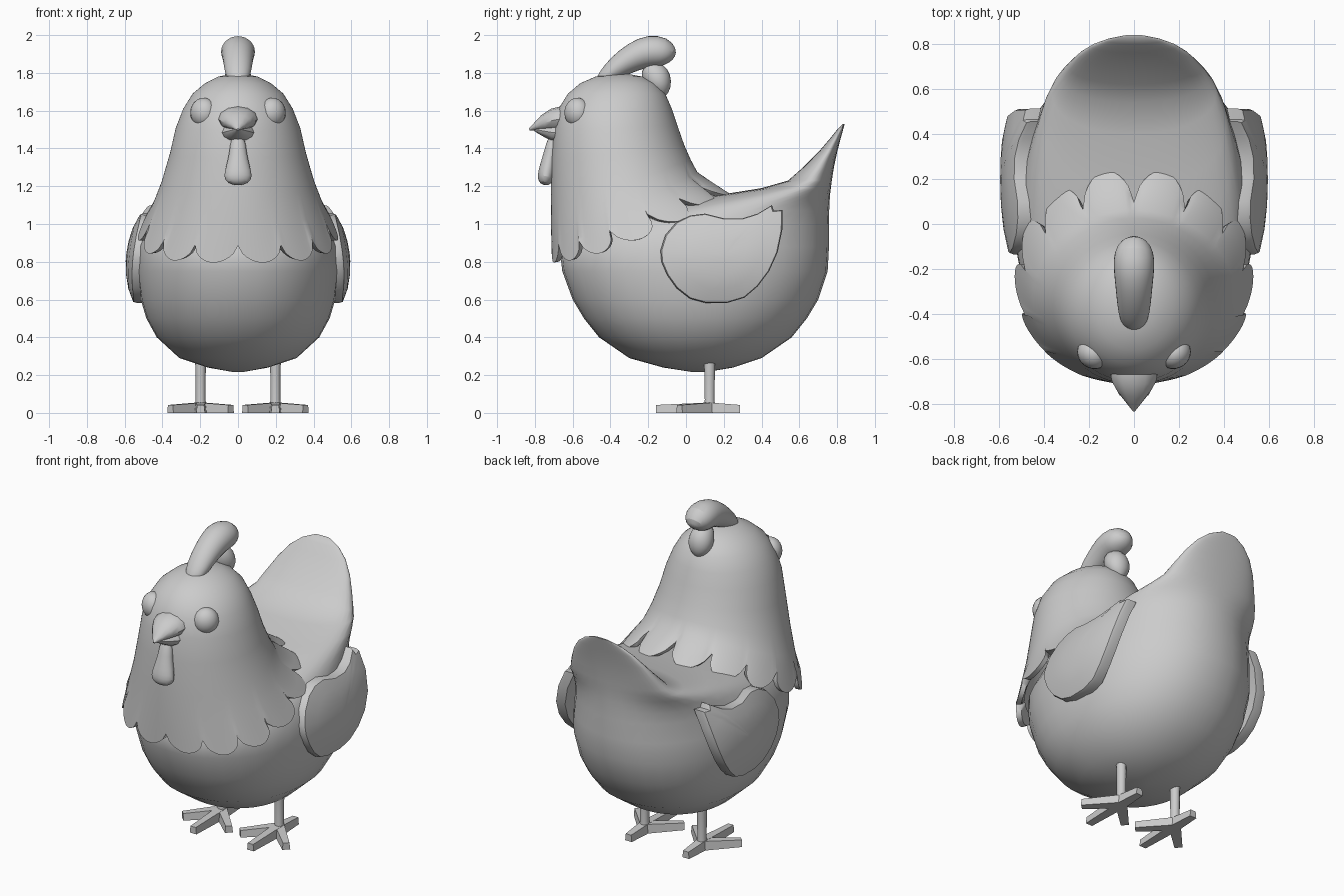
import bpy, bmesh, math
from mathutils import Vector, Matrix

if "Cube" in bpy.data.objects:
    bpy.data.objects.remove(bpy.data.objects["Cube"])


def make(name, bm, angle=40, subsurf=0):
    bmesh.ops.recalc_face_normals(bm, faces=bm.faces)
    me = bpy.data.meshes.new(name)
    bm.to_mesh(me)
    bm.free()
    me.shade_smooth()
    me.set_sharp_from_angle(angle=math.radians(angle))
    ob = bpy.data.objects.new(name, me)
    bpy.context.collection.objects.link(ob)
    if subsurf:
        mod = ob.modifiers.new("smooth", 'SUBSURF')
        mod.levels = mod.render_levels = subsurf
    return ob


def loft(name, rings, angle=40, subsurf=0, cap_start=True):
    bm = bmesh.new()
    rows = [[bm.verts.new(p) for p in r] for r in rings]
    n = len(rows[0])
    for a, b in zip(rows, rows[1:]):
        for i in range(n):
            j = (i + 1) % n
            bm.faces.new((a[i], a[j], b[j], b[i]))
    if cap_start:
        bm.faces.new(rows[0][::-1])
    bm.faces.new(rows[-1])
    return make(name, bm, angle, subsurf)


def oval(yf, zf, yb, zb, w, n, power=2.3, sag=1.5):
    """Superellipse ring from a front point to a back point; sag bends its tilt."""
    pts = []
    for i in range(n):
        t = math.tau * i / n
        c, s = math.cos(t), math.sin(t)
        c = math.copysign(abs(c) ** (2 / power), c)
        s = math.copysign(abs(s) ** (2 / power), s)
        u = (1 - c) / 2
        pts.append(Vector((w * s, yf + (yb - yf) * u, zf + (zb - zf) * u ** sag)))
    return pts


def tube(name, path, x=0, n=14, angle=40, subsurf=0):
    """Tube along (y, z, x radius, other radius) stations."""
    rings = []
    for i, (y, z, rx, rn) in enumerate(path):
        a, b = path[max(i - 1, 0)], path[min(i + 1, len(path) - 1)]
        d = Vector((0, b[0] - a[0], b[1] - a[1])).normalized()
        nrm = Vector((0, -d.z, d.y))
        rings.append([Vector((x + rx * math.cos(math.tau * k / n), y, z))
                      + nrm * rn * math.sin(math.tau * k / n) for k in range(n)])
    return loft(name, rings, angle, subsurf)


# Body bowl rising into the fan tail: z, front y, back y, half width
body = [(.217, .03, .11, .03), (.24, -.12, .25, .16), (.29, -.3, .4, .31),
        (.4, -.46, .56, .43), (.5, -.54, .64, .485), (.6, -.6, .70, .515),
        (.75, -.655, .75, .535), (.88, -.67, .757, .53), (1.0, -.55, .757, .495),
        (1.07, -.3, .758, .465), (1.11, -.1, .76, .44), (1.15, .15, .762, .41),
        (1.19, .4, .767, .365), (1.23, .54, .772, .325), (1.3, .62, .783, .29),
        (1.38, .70, .8, .245), (1.45, .76, .818, .19), (1.50, .80, .832, .125),
        (1.53, .83, .84, .05)]
loft("body", [oval(f, z, b, z, w, 36, 2.15) for z, f, b, w in body], 60)

# Head and neck cape with scalloped hem
N, LOBES = 168, 14
hem = oval(-.71, .795, .245, 1.16, .53, N, 2.15)
cusp = oval(-.712, .885, .10, 1.225, .495, N, 2.15)
edge = []
for i in range(N):
    k = abs(math.sin(LOBES * math.pi * i / N)) ** .55
    edge.append(cusp[i].lerp(hem[i], k))


def inset(ring, d):
    c = Vector((0, -.25, .9))
    return [p + (c - p).normalized() * d for p in ring]


neck = [(-.715, 1.0, .06, 1.275, .45), (-.715, 1.15, .025, 1.34, .405),
        (-.712, 1.35, -.01, 1.42, .36), (-.70, 1.5, -.045, 1.52, .33),
        (-.675, 1.61, -.075, 1.61, .29), (-.625, 1.69, -.11, 1.69, .24),
        (-.56, 1.745, -.16, 1.745, .175), (-.48, 1.78, -.23, 1.78, .105),
        (-.40, 1.795, -.31, 1.795, .035)]
rings = [inset(cusp, .05), inset(edge, .03), edge]
rings += [oval(*r, N, 2.0) for r in neck]
rings.insert(3, [e.lerp(p, .35) for e, p in zip(edge, rings[3])])
loft("head_and_neck", rings, 50, cap_start=False)

# Comb
tube("comb_front", [(-.47, 1.74, .03, .02), (-.43, 1.775, .065, .045),
                    (-.36, 1.835, .077, .063), (-.27, 1.89, .085, .08),
                    (-.19, 1.918, .095, .09), (-.12, 1.91, .09, .085),
                    (-.085, 1.885, .065, .06), (-.07, 1.87, .02, .02)], subsurf=1)
tube("comb_back", [(-.22, 1.84, .04, .04), (-.17, 1.80, .07, .075),
                   (-.145, 1.76, .078, .075), (-.13, 1.71, .065, .055),
                   (-.125, 1.67, .02, .02)], subsurf=1)

# Beak and wattle
tube("upper_beak", [(-.56, 1.555, .095, .07), (-.65, 1.558, .107, .068),
                    (-.70, 1.55, .098, .062), (-.75, 1.535, .07, .045),
                    (-.79, 1.518, .038, .024), (-.83, 1.5, .006, .006)], n=12)
tube("lower_beak", [(-.56, 1.485, .09, .055), (-.67, 1.485, .092, .054),
                    (-.71, 1.485, .078, .045), (-.77, 1.495, .04, .022),
                    (-.81, 1.503, .01, .006)], n=12)
tube("wattle", [(-.70, 1.47, .04, .03), (-.715, 1.38, .045, .037),
                (-.732, 1.30, .066, .045), (-.742, 1.25, .079, .047),
                (-.747, 1.22, .062, .036), (-.75, 1.206, .02, .015)], subsurf=1)

# Wing outline in the side view (y, z)
wing = [(-.135, .86), (-.11, .94), (-.05, 1.01), (.02, 1.045), (.1, 1.055), (.2, 1.03),
        (.3, 1.03), (.38, 1.055), (.455, 1.10), (.465, 1.07), (.512, 1.075), (.51, .97),
        (.485, .85), (.44, .75), (.38, .67), (.31, .61), (.22, .583), (.1, .583),
        (.02, .605), (-.05, .66), (-.1, .73), (-.13, .8)]


def wing_ring(side, scale, depth):
    pts = []
    for y, z in wing:
        y, z = .2 + (y - .2) * scale, .83 + (z - .83) * scale
        x = .595 - .95 * (z - .78) ** 2 - .3 * (y - .2) ** 2 - depth
        pts.append(Vector((side * x, y, z)))
    return pts


def toe(bm, base, tip):
    """Tapered box toe lying on the ground."""
    d = tip - base
    side = Vector((-d.y, d.x, 0)).normalized()
    vs = []
    for p, w, h in ((base, .034, .055), (tip, .023, .042)):
        vs += [bm.verts.new(p + side * sx * w + Vector((0, 0, z)))
               for sx, z in ((-1, 0), (1, 0), (.8, h), (-.8, h))]
    a, b = vs[:4], vs[4:]
    bm.faces.new(a[::-1])
    bm.faces.new(b)
    for i in range(4):
        j = (i + 1) % 4
        bm.faces.new((a[i], a[j], b[j], b[i]))


for side, label in ((-1, "left"), (1, "right")):
    # Eye
    bm = bmesh.new()
    m = (Matrix.Translation((side * .182, -.575, 1.59))
         @ Matrix.Rotation(side * math.radians(40), 4, 'Z')
         @ Matrix.Diagonal((.074, .066, .078, 1)))
    bmesh.ops.create_uvsphere(bm, u_segments=20, v_segments=12, radius=1, matrix=m)
    make(label + "_eye", bm)
    # Wing
    loft(label + "_wing", [wing_ring(side, s, d) for s, d in
         ((.1, 0), (.4, 0), (.7, 0), (.98, .005), (1, .02), (1, .07), (.5, .08))], 35)
    # Leg and foot
    x = side * .198
    tube(label + "_leg", [(.125, .02, .032, .032), (.125, .07, .026, .027),
                          (.125, .2, .027, .029), (.125, .32, .03, .032)], x=x, n=10)
    bm = bmesh.new()
    c = Vector((x, .125, 0))
    for dx, dy in ((0, -.285), (-.16, -.16), (.16, -.16), (0, .16)):
        toe(bm, c, c + Vector((dx, dy, 0)))
    make(label + "_foot", bm, 30)
